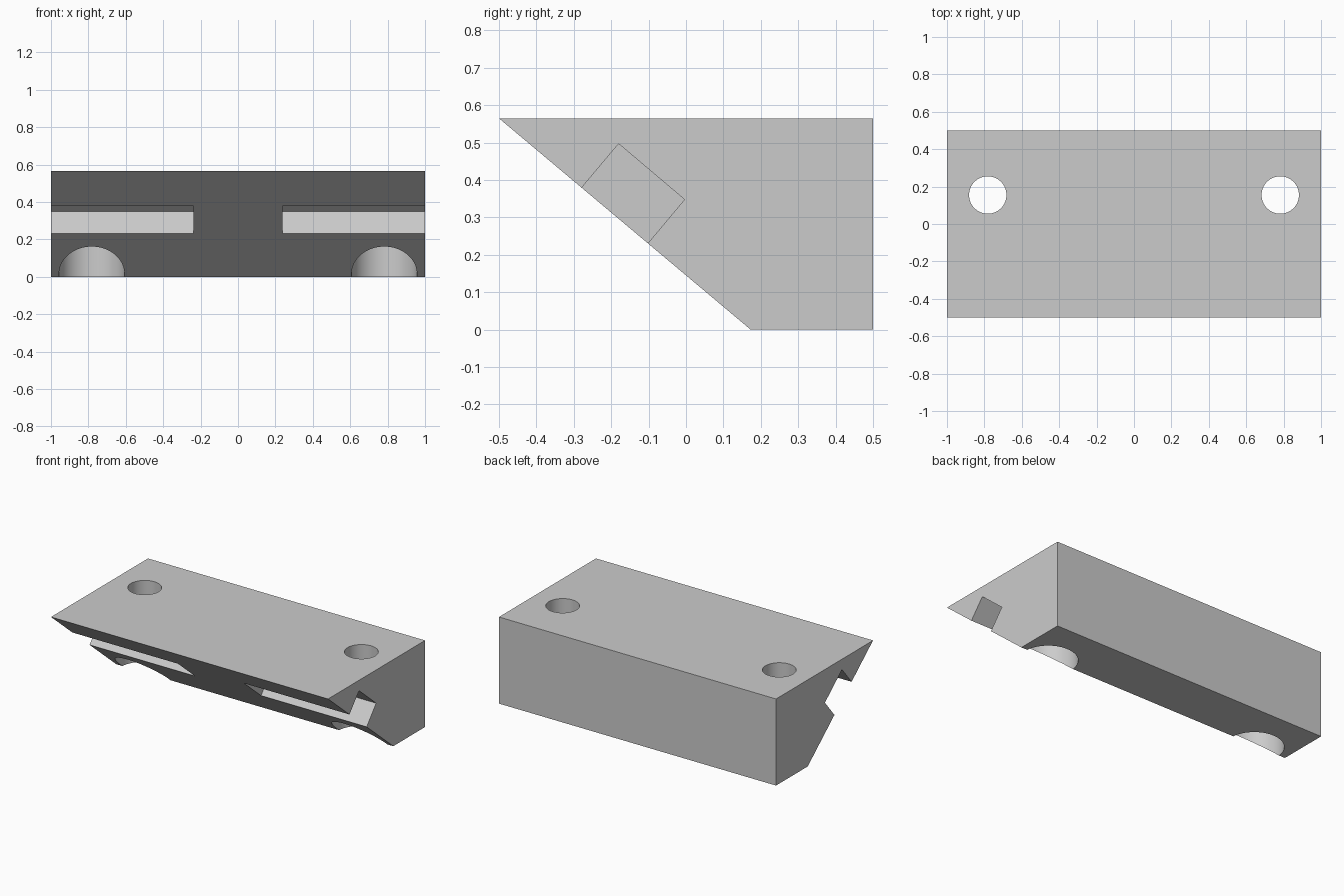
import bpy, bmesh
from mathutils import Vector

cube = bpy.data.objects.get("Cube")
if cube:
    bpy.data.objects.remove(cube)

# Single grey finish
grey = bpy.data.materials.new("light_grey")
grey.use_nodes = True
colour = (0.6, 0.6, 0.6, 1)
grey.diffuse_color = colour
grey.node_tree.nodes["Principled BSDF"].inputs["Base Color"].default_value = colour


def finish(name, bm):
    bmesh.ops.recalc_face_normals(bm, faces=bm.faces)
    mesh = bpy.data.meshes.new(name)
    bm.to_mesh(mesh)
    bm.free()
    mesh.materials.append(grey)
    obj = bpy.data.objects.new(name, mesh)
    bpy.context.collection.objects.link(obj)
    return obj


def prism(name, profile, x0, x1):
    """Extrude a (y, z) profile along x."""
    bm = bmesh.new()
    face = bm.faces.new([bm.verts.new((x0, y, z)) for y, z in profile])
    out = bmesh.ops.extrude_face_region(bm, geom=[face])
    verts = [v for v in out["geom"] if isinstance(v, bmesh.types.BMVert)]
    bmesh.ops.translate(bm, verts=verts, vec=Vector((x1 - x0, 0, 0)))
    return finish(name, bm)


def cylinder(name, x, y, radius, z0, z1):
    bm = bmesh.new()
    bmesh.ops.create_cone(bm, cap_ends=True, segments=64, radius1=radius,
                          radius2=radius, depth=z1 - z0)
    bmesh.ops.translate(bm, verts=bm.verts, vec=Vector((x, y, (z0 + z1) / 2)))
    return finish(name, bm)


# Wedge body with a sloping front underside
HEIGHT = 0.565
body = prism("wedge_block", [(-0.5, HEIGHT), (0.5, HEIGHT), (0.5, 0), (0.173, 0)], -1, 1)

# Square channels across the slope, and counterbored screw holes at each end
channel = [(-0.298, 0.357), (-0.18, 0.497), (-0.004, 0.348), (-0.122, 0.207)]
cutters = []
for side, s in (("left", 1), ("right", -1)):
    cutters += [
        prism(side + "_channel_cutter", channel, s * 0.238, s * 1.1),
        cylinder(side + "_hole_cutter", s * 0.782, 0.155, 0.1, 0.1, 0.7),
        cylinder(side + "_counterbore_cutter", s * 0.782, 0.155, 0.175, -0.1, 0.27),
    ]

bpy.context.view_layer.objects.active = body
for cutter in cutters:
    cutter.hide_render = True
    cut = body.modifiers.new(cutter.name, "BOOLEAN")
    cut.operation = "DIFFERENCE"
    cut.solver = "EXACT"
    cut.object = cutter
    bpy.ops.object.modifier_apply(modifier=cut.name)
for cutter in cutters:
    bpy.data.objects.remove(cutter)

# Smooth bores, crisp block edges
bpy.ops.object.select_all(action="DESELECT")
body.select_set(True)
bpy.ops.object.shade_smooth_by_angle(angle=0.5)
